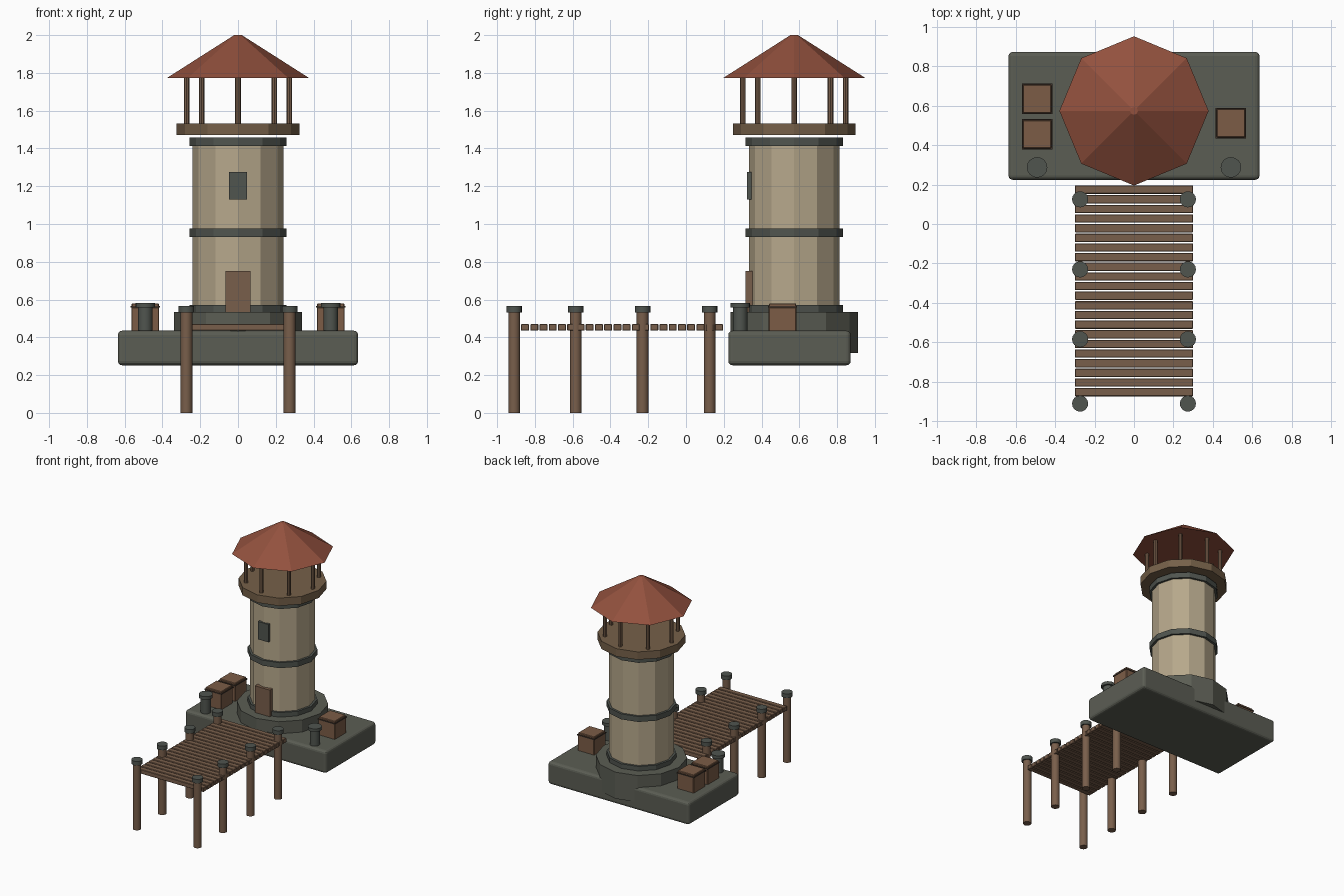
import bpy
import math

cube = bpy.data.objects.get("Cube")
if cube:
    bpy.data.objects.remove(cube, do_unlink=True)


def material(name, r, g, b):
    m = bpy.data.materials.new(name)
    m.use_nodes = True
    m.diffuse_color = (r, g, b, 1)
    m.node_tree.nodes["Principled BSDF"].inputs["Base Color"].default_value = (r, g, b, 1)
    return m


STONE = material("dark stone", 0.105, 0.11, 0.088)
TRIM = material("slate trim", 0.08, 0.09, 0.078)
WALL = material("sandy plaster", 0.47, 0.39, 0.26)
WOOD = material("weathered wood", 0.19, 0.113, 0.07)
DECK = material("deck wood", 0.18, 0.118, 0.066)
CRATE = material("crate wood", 0.2, 0.108, 0.062)
EDGE = material("dark crate edge", 0.05, 0.034, 0.024)
ROOF = material("red roof", 0.29, 0.082, 0.048)

TOWER_Y = 0.573


def finish(name, mat, bevel=0, segments=1):
    ob = bpy.context.object
    ob.name = name
    ob.data.materials.append(mat)
    if bevel:
        mod = ob.modifiers.new("edge bevel", "BEVEL")
        mod.width = bevel
        mod.segments = segments
    return ob


def box(name, mat, x, y, z, bevel=0, segments=1):
    """Box from (low, high) pairs on each axis."""
    bpy.ops.mesh.primitive_cube_add(size=1, location=[sum(p) / 2 for p in (x, y, z)])
    ob = bpy.context.object
    ob.scale = [p[1] - p[0] for p in (x, y, z)]
    bpy.ops.object.transform_apply(location=False, rotation=False, scale=True)
    return finish(name, mat, bevel, segments)


def drum(name, mat, x, y, z, r, sides=12, top=None, smooth=False):
    """Upright prism or frustum with a vertex on each axis."""
    bpy.ops.mesh.primitive_cone_add(
        vertices=sides, radius1=r, radius2=r if top is None else top,
        depth=z[1] - z[0], location=(x, y, sum(z) / 2))
    if smooth:
        bpy.ops.object.shade_smooth_by_angle(angle=math.radians(35))
    return finish(name, mat)


# Stone island and tower footing
box("stone_base", STONE, (-0.636, 0.636), (0.224, 0.872), (0.252, 0.435), 0.022, 3)
drum("tower_footing", STONE, 0, TOWER_Y, (0.317, 0.533), 0.338)

# Tower shaft with trim bands
drum("tower_shaft", WALL, 0, TOWER_Y, (0.52, 1.457), 0.24)
for name, low, high in (("lower", 0.53, 0.57), ("middle", 0.932, 0.976), ("upper", 1.413, 1.457)):
    drum(name + "_band", TRIM, 0, TOWER_Y, (low, high), 0.258)
box("door", WOOD, (-0.067, 0.067), (0.314, 0.36), (0.533, 0.75))
box("window", TRIM, (-0.047, 0.047), (0.324, 0.36), (1.13, 1.275))

# Lookout deck, roof posts and roof
drum("lookout_deck", DECK, 0, TOWER_Y, (1.47, 1.533), 0.325)
for i in range(8):
    a = i * math.pi / 4
    drum("roof_post", WOOD, 0.272 * math.cos(a), TOWER_Y + 0.272 * math.sin(a),
         (1.53, 1.785), 0.015, 8)
drum("roof", ROOF, 0, TOWER_Y, (1.772, 2.0), 0.378, 8, 0.02)

# Pier planks
PLANKS = 22
step = 1.075 / PLANKS
for i in range(PLANKS):
    y = -0.873 + i * step
    box("pier_plank", WOOD, (-0.3, 0.3), (y, y + 0.042), (0.435, 0.47), 0.003)

# Pier posts with stone caps
for side in (-1, 1):
    for y in (0.125, -0.23, -0.584, -0.91):
        drum("pier_post", WOOD, side * 0.273, y, (0, 0.54), 0.031, 16, smooth=True)
        drum("pier_post_cap", TRIM, side * 0.273, y, (0.532, 0.565), 0.041, 16, smooth=True)

# Mooring bollards
for side in (-1, 1):
    drum("bollard", TRIM, side * 0.491, 0.287, (0.43, 0.565), 0.038, 16, smooth=True)
    drum("bollard_cap", TRIM, side * 0.491, 0.287, (0.557, 0.582), 0.052, 16, smooth=True)

# Crates with dark-edged lids
for x, y in ((-0.491, 0.634), (-0.491, 0.455), (0.491, 0.511)):
    def span(c, h):
        return (c - h, c + h)
    box("crate", CRATE, span(x, 0.074), span(y, 0.074), (0.43, 0.56), 0.004)
    box("crate_lid_edge", EDGE, span(x, 0.077), span(y, 0.077), (0.557, 0.566))
    box("crate_lid", CRATE, span(x, 0.072), span(y, 0.072), (0.56, 0.58), 0.004)
